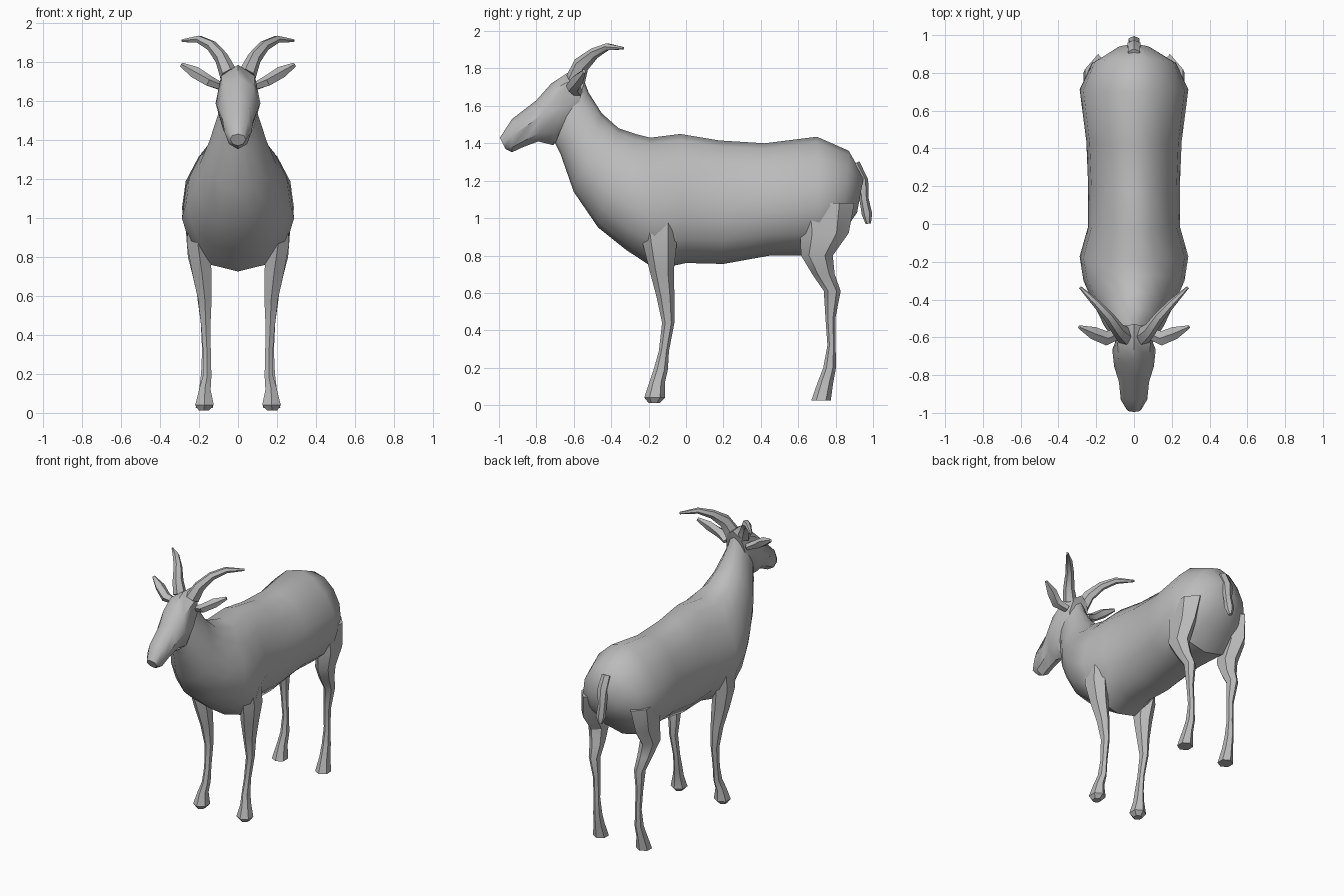
import bpy, bmesh, math
from mathutils import Vector

cube = bpy.data.objects.get("Cube")
if cube:
    bpy.data.objects.remove(cube)

grey = bpy.data.materials.new("plain_grey")
grey.use_nodes = True
grey.diffuse_color = (0.5, 0.5, 0.5, 1)
grey.node_tree.nodes["Principled BSDF"].inputs["Base Color"].default_value = grey.diffuse_color


def loft(name, rings, sharp=32):
    """Skin a list of point rings, cap both ends, smooth all but sharp edges."""
    bm = bmesh.new()
    loops = [[bm.verts.new(p) for p in ring] for ring in rings]
    n = len(loops[0])
    for a, b in zip(loops, loops[1:]):
        for i in range(n):
            j = (i + 1) % n
            bm.faces.new((a[i], a[j], b[j], b[i]))
    bm.faces.new(loops[0])
    bm.faces.new(loops[-1])
    bmesh.ops.recalc_face_normals(bm, faces=bm.faces)
    for f in bm.faces:
        f.smooth = True
    for e in bm.edges:
        e.smooth = e.calc_face_angle(0) < math.radians(sharp)
    mesh = bpy.data.meshes.new(name)
    bm.to_mesh(mesh)
    bm.free()
    mesh.materials.append(grey)
    obj = bpy.data.objects.new(name, mesh)
    bpy.context.collection.objects.link(obj)
    return obj


def ring(centre, u, v, sides, egg=0.0):
    """Ellipse of half axes u and v; egg moves the widest point away from v."""
    pts = []
    for i in range(sides):
        a = math.tau * i / sides
        c, s = math.cos(a), math.sin(a)
        pts.append(centre + v * c + u * s * (1 - egg * c))
    return pts


def tube(name, path, up, sides):
    """Tapered tube along (x, y, z, half_width, half_height) points."""
    pts = [Vector(p[:3]) for p in path]
    rings = []
    for i, p in enumerate(path):
        along = pts[min(i + 1, len(pts) - 1)] - pts[max(i - 1, 0)]
        side = along.cross(Vector(up)).normalized()
        lift = side.cross(along).normalized()
        rings.append(ring(pts[i], side * p[3], lift * p[4], sides))
    return loft(name, rings)


def trunk(name, sections, sides, egg):
    """Sections of (top_y, top_z, bottom_y, bottom_z, half_width)."""
    rings = []
    for ty, tz, by, bz, w in sections:
        top, low = Vector((0, ty, tz)), Vector((0, by, bz))
        rings.append(ring((top + low) / 2, Vector((w, 0, 0)), (top - low) / 2, sides, egg))
    return loft(name, rings, 40)


def mirrored(names, path, maker):
    """Make a part for the left (+x) and right (-x) side."""
    for side, prefix in ((1, "left_"), (-1, "right_")):
        maker(prefix + names, [(p[0] * side, *p[1:]) for p in path])


def leg(name, path):
    """Sections of (x, y, z, half_width, half_depth)."""
    loft(name, [ring(Vector(p[:3]), Vector((p[3], 0, 0)), Vector((0, p[4], 0)), 6)
                for p in path])


# Body and neck
trunk("body_and_neck", [
    (.95, 1.22, .915, 1.03, .09), (.87, 1.36, .84, .92, .22),
    (.70, 1.435, .72, .80, .285), (.42, 1.40, .45, .80, .25),
    (.18, 1.415, .2, .755, .24), (-.03, 1.45, 0, .76, .24),
    (-.19, 1.43, -.16, .725, .285), (-.27, 1.45, -.32, .83, .265),
    (-.36, 1.48, -.47, .95, .21), (-.45, 1.56, -.60, 1.14, .155),
    (-.52, 1.67, -.67, 1.34, .105), (-.55, 1.75, -.70, 1.40, .08),
], 14, .16)

# Head, from the poll to the muzzle
trunk("head", [
    (-.53, 1.78, -.60, 1.50, .075), (-.62, 1.785, -.71, 1.39, .115),
    (-.72, 1.72, -.79, 1.41, .105), (-.80, 1.63, -.87, 1.38, .08),
    (-.93, 1.53, -.93, 1.352, .07), (-.995, 1.43, -.965, 1.37, .04),
], 8, -.1)

# Horns sweeping back and outward
mirrored("horn", [
    (.05, -.59, 1.74, .045, .055), (.085, -.56, 1.82, .034, .045),
    (.135, -.49, 1.882, .028, .03), (.20, -.42, 1.916, .022, .02),
    (.285, -.335, 1.908, .007, .008),
], lambda n, p: tube(n, p, (0, -.6, .8), 6))

# Ears, flat leaves pointing outward
mirrored("ear", [
    (.08, -.58, 1.67, .03, .02), (.15, -.605, 1.70, .04, .03),
    (.22, -.575, 1.745, .035, .032), (.29, -.545, 1.785, .01, .012),
], lambda n, p: tube(n, p, (0, 0, 1), 5))

# Front legs with hooves
mirrored("front_leg", [
    (.20, -.15, 1.02, .06, .11), (.205, -.14, .86, .065, .09),
    (.185, -.13, .72, .058, .065), (.17, -.11, .58, .04, .048),
    (.165, -.095, .44, .027, .033), (.158, -.118, .29, .022, .027),
    (.158, -.135, .19, .025, .038), (.17, -.155, .12, .034, .042),
    (.172, -.167, .04, .055, .056), (.175, -.17, .012, .03, .03),
], leg)

# Hind legs with thighs, hocks and hooves
mirrored("hind_leg", [
    (.19, .74, 1.08, .08, .16), (.21, .74, .92, .065, .13),
    (.205, .70, .80, .06, .085), (.19, .735, .70, .048, .06),
    (.18, .782, .61, .036, .045), (.17, .772, .46, .024, .026),
    (.165, .778, .32, .022, .022), (.165, .768, .20, .028, .034),
    (.17, .745, .12, .034, .042), (.172, .722, .025, .052, .052),
], leg)

# Tail
tube("tail", [
    (0, .90, 1.29, .035, .03), (0, .945, 1.20, .04, .03),
    (0, .952, 1.10, .03, .025), (0, .968, 1.02, .034, .028),
    (0, .975, .97, .014, .014),
], (0, 1, 0), 6)
